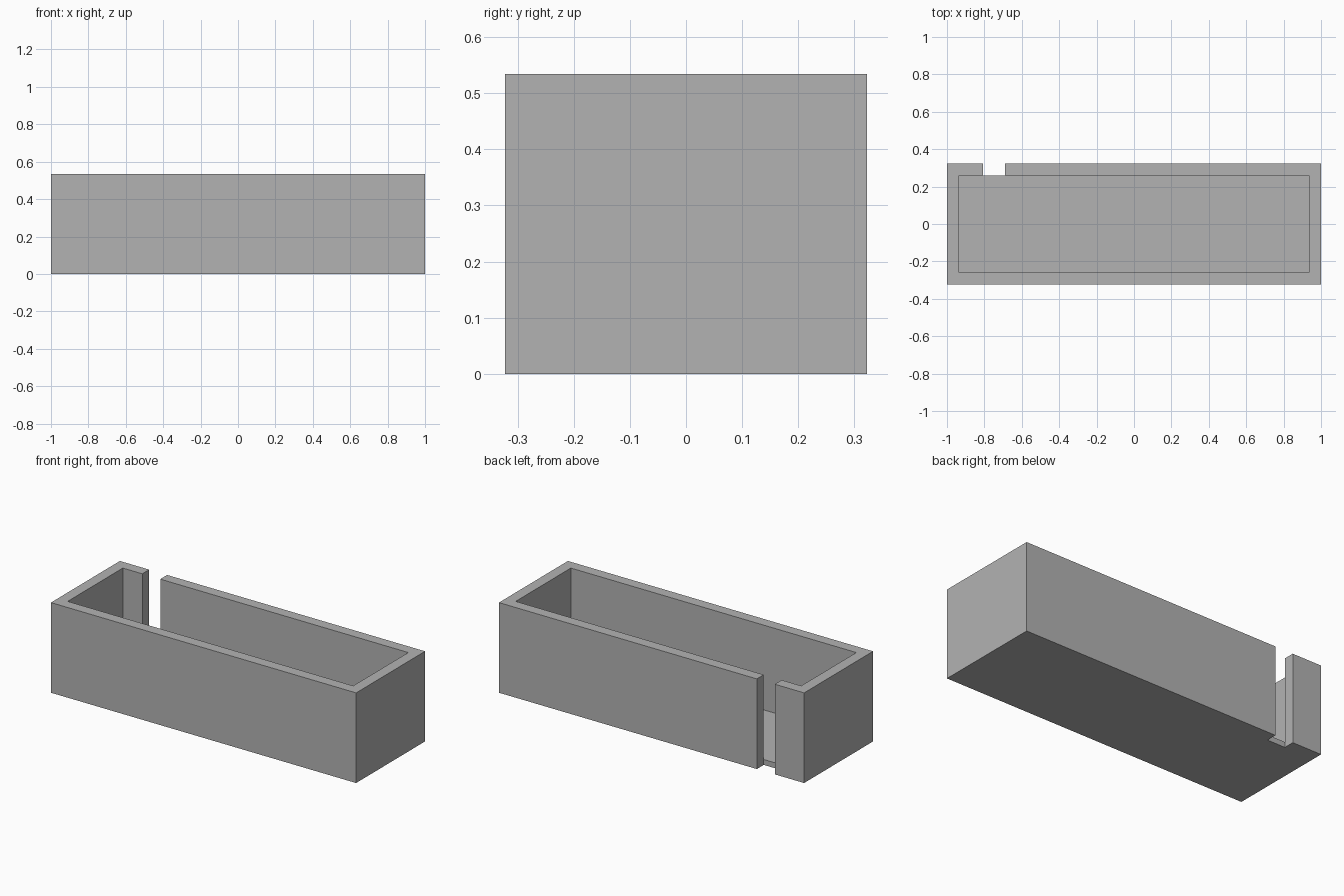
import bpy
import bmesh

cube = bpy.data.objects.get("Cube")
if cube:
    bpy.data.objects.remove(cube, do_unlink=True)

# Overall dimensions
HALF_X, HALF_Y, HEIGHT = 1.0, 0.3226, 0.534
WALL, FLOOR = 0.0645, 0.032
SLOT_LEFT, SLOT_RIGHT = -0.69, -0.808
IN_X, IN_Y = HALF_X - WALL, HALF_Y - WALL

# Plan outlines, both running from the slot's left edge round to its right edge
outer = [(SLOT_LEFT, HALF_Y), (HALF_X, HALF_Y), (HALF_X, -HALF_Y),
         (-HALF_X, -HALF_Y), (-HALF_X, HALF_Y), (SLOT_RIGHT, HALF_Y)]
inner = [(SLOT_LEFT, IN_Y), (IN_X, IN_Y), (IN_X, -IN_Y),
         (-IN_X, -IN_Y), (-IN_X, IN_Y), (SLOT_RIGHT, IN_Y)]

bm = bmesh.new()


def cap(points, z):
    bm.faces.new([bm.verts.new((x, y, z)) for x, y in points])


def walls(points, low, high):
    for (ax, ay), (bx, by) in zip(points, points[1:]):
        corners = [(ax, ay, low), (bx, by, low), (bx, by, high), (ax, ay, high)]
        bm.faces.new([bm.verts.new(c) for c in corners])


# Outside shell including the slot cheeks, in two levels that meet at the floor
shell = [inner[0]] + outer + [inner[-1]]
walls(shell, 0, FLOOR)
walls(shell, FLOOR, HEIGHT)
# Floor edge exposed in the slot, and the cavity walls
walls([inner[-1], inner[0]], 0, FLOOR)
walls(inner, FLOOR, HEIGHT)
# Underside, cavity floor and rim
cap(shell, 0)
cap(inner, FLOOR)
cap(outer + inner[::-1], HEIGHT)

bmesh.ops.remove_doubles(bm, verts=bm.verts[:], dist=0.0001)
bmesh.ops.dissolve_limit(bm, angle_limit=0.01, verts=bm.verts[:], edges=bm.edges[:])
bmesh.ops.recalc_face_normals(bm, faces=bm.faces[:])

mesh = bpy.data.meshes.new("open_box")
bm.to_mesh(mesh)
bm.free()

# Plain grey material
grey = bpy.data.materials.new("plain grey")
grey.use_nodes = True
colour = (0.45, 0.45, 0.45, 1)
grey.diffuse_color = colour
for node in grey.node_tree.nodes:
    if node.type == "BSDF_PRINCIPLED":
        node.inputs["Base Color"].default_value = colour
mesh.materials.append(grey)

box = bpy.data.objects.new("open_box", mesh)
bpy.context.collection.objects.link(box)
